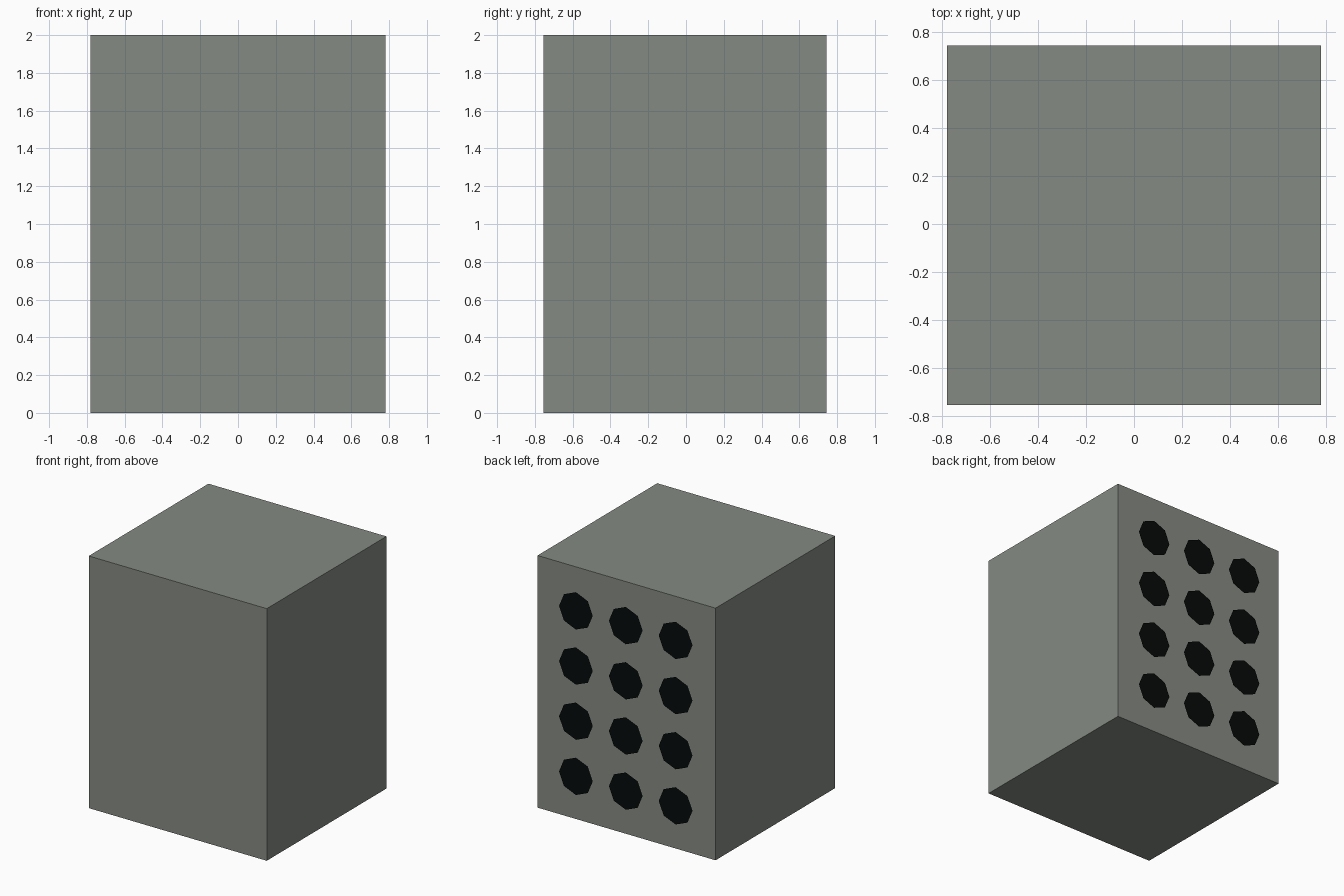
import bpy
from math import pi

if "Cube" in bpy.data.objects:
    bpy.data.objects.remove(bpy.data.objects["Cube"])


def material(name, color):
    mat = bpy.data.materials.new(name)
    mat.diffuse_color = (*color, 1)
    mat.use_nodes = True
    mat.node_tree.nodes["Principled BSDF"].inputs["Base Color"].default_value = mat.diffuse_color
    return mat


# Cabinet body
bpy.ops.mesh.primitive_cube_add(size=1, location=(0, -0.005, 1))
body = bpy.context.object
body.name = "cabinet_body"
body.scale = (1.562, 1.5, 2)
body.data.materials.append(material("grey_green", (0.235, 0.255, 0.225)))

# Flat octagonal ports floating just off the back face, 3 columns by 4 rows
dark = material("dark_port", (0.002, 0.003, 0.003))
PITCH = 0.4375
for row in range(4):
    for col in range(3):
        bpy.ops.mesh.primitive_circle_add(
            vertices=8, radius=0.148, fill_type='NGON',
            location=((col - 1) * PITCH, 0.755, 1 + (row - 1.5) * PITCH),
            rotation=(-pi / 2, 0, 0))
        port = bpy.context.object
        port.name = f"back_port_{row + 1}_{col + 1}"
        port.data.materials.append(dark)
